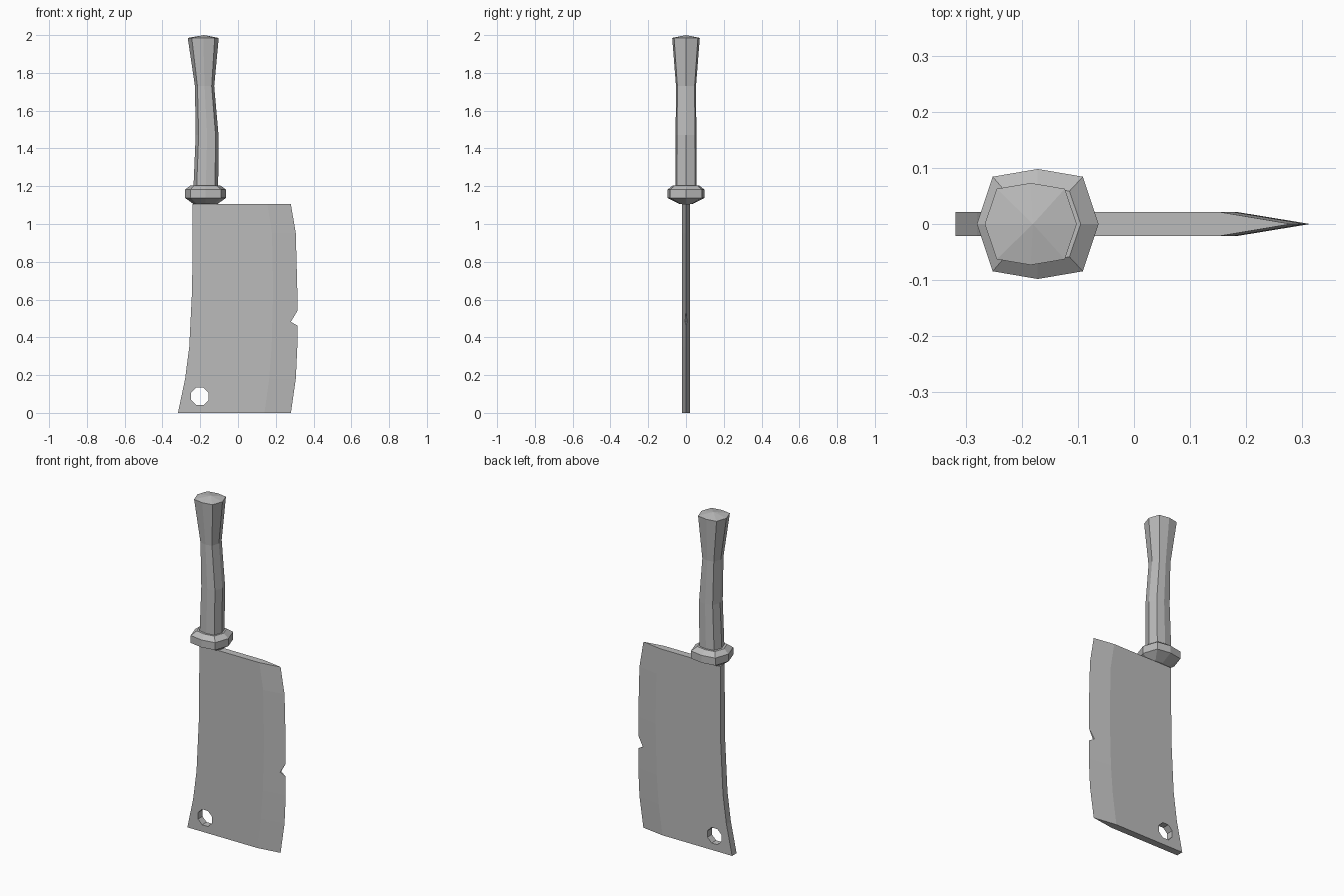
import bpy, bmesh, math

cube = bpy.data.objects.get("Cube")
if cube:
    bpy.data.objects.remove(cube, do_unlink=True)

steel = bpy.data.materials.new("plain_grey")
steel.use_nodes = True
GREY = (0.5, 0.5, 0.5, 1)
steel.diffuse_color = GREY
steel.node_tree.nodes["Principled BSDF"].inputs["Base Color"].default_value = GREY


def loft(name, rings, peak=None):
    """Join equal rings of points into a closed, flat-shaded solid."""
    bm = bmesh.new()
    loops = [[bm.verts.new(p) for p in ring] for ring in rings]
    n = len(loops[0])
    for a, b in zip(loops, loops[1:]):
        for i in range(n):
            j = (i + 1) % n
            bm.faces.new((a[i], a[j], b[j], b[i]))
    bm.faces.new(loops[0][::-1])
    if peak:
        tip = bm.verts.new(peak)
        for i in range(n):
            bm.faces.new((loops[-1][i], loops[-1][(i + 1) % n], tip))
    else:
        bm.faces.new(loops[-1])
    bmesh.ops.recalc_face_normals(bm, faces=bm.faces)
    mesh = bpy.data.meshes.new(name)
    bm.to_mesh(mesh)
    bm.free()
    mesh.materials.append(steel)
    obj = bpy.data.objects.new(name, mesh)
    bpy.context.collection.objects.link(obj)
    return obj


def grip_ring(z, left, right, depth):
    """Eight-sided section with shallow corners."""
    mid, half = (left + right) / 2, (right - left) / 2
    unit = [(1, 0), (.74, .86), (0, 1), (-.74, .86),
            (-1, 0), (-.74, -.86), (0, -1), (.74, -.86)]
    return [(mid + u * half, v * depth, z) for u, v in unit]


def cut(target, name, outline):
    """Cut a prism with an x-z outline through the target."""
    cutter = loft(name, [[(x, y, z) for x, z in outline] for y in (-.1, .1)])
    cutter.hide_render = True
    cutter.hide_viewport = True
    mod = target.modifiers.new(name, 'BOOLEAN')
    mod.object = cutter
    mod.operation = 'DIFFERENCE'
    mod.solver = 'EXACT'


# Blade: height, spine, start of the grind, cutting edge
T = 0.021
stations = [(0, -.318, .14, .28), (.18, -.28, .165, .306), (.35, -.258, .178, .314),
            (.65, -.243, .186, .314), (.95, -.24, .18, .306), (1.105, -.24, .155, .28)]
blade = loft("blade", [[(s, -T, z), (g, -T, z), (e, 0, z), (g, T, z), (s, T, z)]
                       for z, s, g, e in stations])

# Hanging hole and chipped edge
cut(blade, "hole_cutter",
    [(-.202 + .05 * math.cos(math.tau * (k + .5) / 8),
      .087 + .05 * math.sin(math.tau * (k + .5) / 8)) for k in range(8)])
cut(blade, "notch_cutter", [(.28, .482), (.35, .442), (.35, .6)])

# Guard
loft("guard", [grip_ring(*r) for r in (
    (1.105, -.235, -.11, .032), (1.138, -.28, -.063, .098),
    (1.182, -.28, -.063, .098), (1.205, -.25, -.095, .068))])

# Handle, flaring towards the butt with a low domed end
loft("handle", [grip_ring(*r) for r in (
    (1.19, -.236, -.105, .056), (1.47, -.224, -.103, .055),
    (1.73, -.228, -.126, .053), (1.985, -.266, -.102, .073))],
    peak=(-.18, 0, 2.0))
